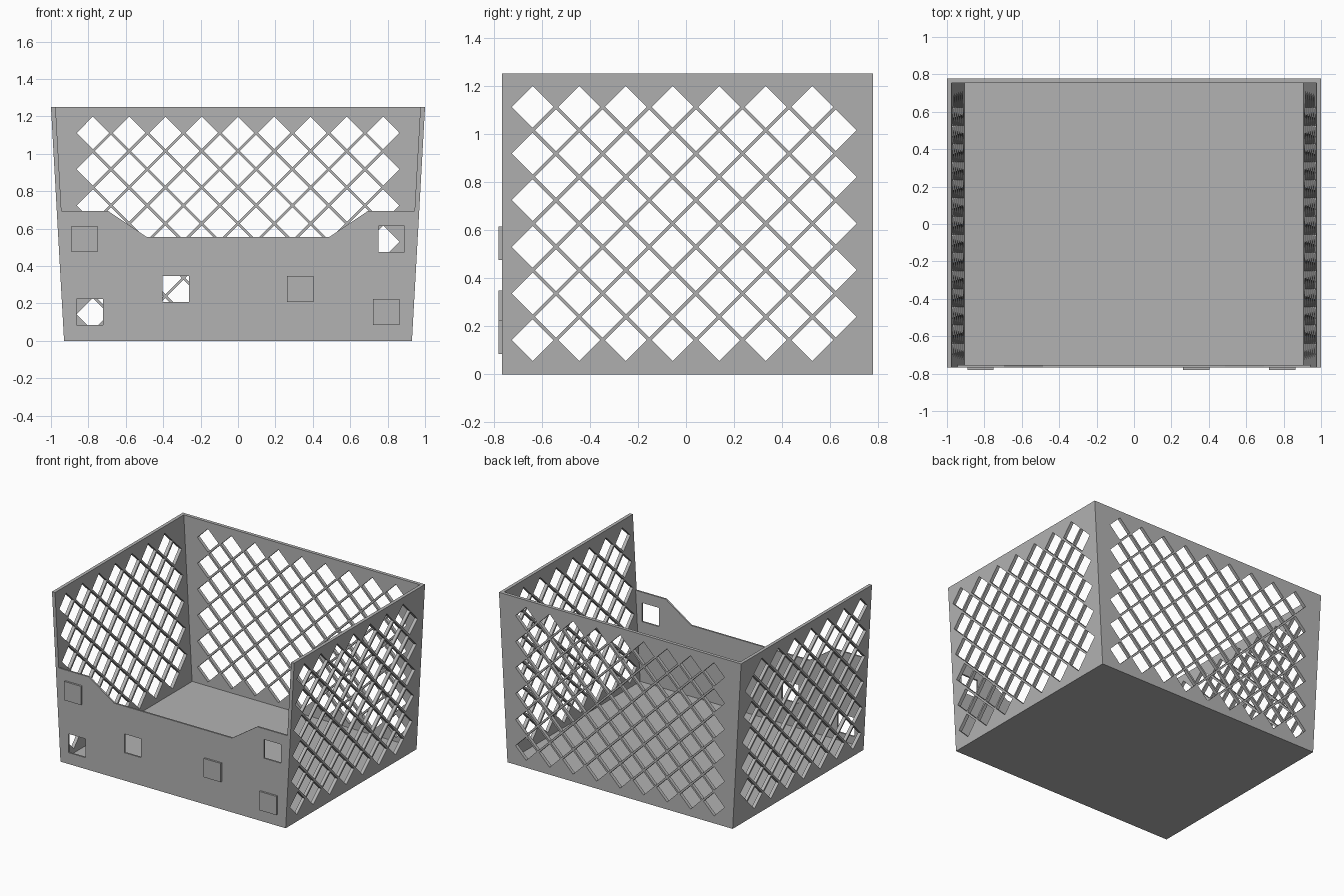
import bpy
import bmesh

cube = bpy.data.objects.get("Cube")
if cube:
    bpy.data.objects.remove(cube, do_unlink=True)

# Main dimensions
HEIGHT = 1.25
FRONT, BACK = -0.766, 0.778
BASE_HALF, TOP_HALF = 0.93, 1.0
WALL, FRONT_WALL = 0.025, 0.0125
PITCH, DIAMOND = 0.194, 0.087

grey = bpy.data.materials.new("plain grey")
grey.use_nodes = True
colour = (0.45, 0.45, 0.45, 1)
grey.diffuse_color = colour
grey.node_tree.nodes["Principled BSDF"].inputs["Base Color"].default_value = colour


def outer(z):
    """Half width of the flared body at height z."""
    return BASE_HALF + (TOP_HALF - BASE_HALF) * z / HEIGHT


def inner(z):
    return outer(z) - WALL


def rect(u0, u1, v0, v1):
    return [(u0, v0), (u1, v0), (u1, v1), (u0, v1)]


def square(u, v, half=0.07):
    return rect(u - half, u + half, v - half, v + half)


def diamond(u, v, r=DIAMOND):
    return [(u, v - r), (u + r, v), (u, v + r), (u - r, v)]


def lattice(start, columns, offset_columns):
    """Diamond holes in alternating staggered rows."""
    holes = []
    for row in range(11):
        odd = row % 2
        for col in range(offset_columns if odd else columns):
            holes.append(diamond(start + (col + odd / 2) * PITCH,
                                 0.142 + row * PITCH / 2))
    return holes


def panel(name, outline, holes, thickness, place):
    """Extrude an outline with holes; place maps (u, v, depth) to space."""
    curve = bpy.data.curves.new(name + "_profile", "CURVE")
    curve.dimensions = "2D"
    curve.fill_mode = "BOTH"
    curve.extrude = thickness / 2
    for loop in [outline] + holes:
        spline = curve.splines.new("POLY")
        spline.points.add(len(loop) - 1)
        for point, (u, v) in zip(spline.points, loop):
            point.co = (u, v, 0, 1)
        spline.use_cyclic_u = True
    temp = bpy.data.objects.new(name + "_profile", curve)
    bpy.context.collection.objects.link(temp)
    bpy.context.view_layer.update()
    graph = bpy.context.evaluated_depsgraph_get()
    mesh = bpy.data.meshes.new_from_object(temp.evaluated_get(graph))
    bpy.data.objects.remove(temp, do_unlink=True)

    bm = bmesh.new()
    bm.from_mesh(mesh)
    bmesh.ops.remove_doubles(bm, verts=bm.verts, dist=0.0001)
    for vert in bm.verts:
        u, v, w = vert.co
        vert.co = place(u, v, w + thickness / 2)
    bmesh.ops.recalc_face_normals(bm, faces=bm.faces)
    for face in bm.faces:
        face.smooth = False
        face.material_index = 0
    bm.to_mesh(mesh)
    bm.free()
    mesh.materials.clear()
    mesh.materials.append(grey)
    obj = bpy.data.objects.new(name, mesh)
    bpy.context.collection.objects.link(obj)
    return obj


# Flared lattice side walls
for name, side in (("left_wall", 1), ("right_wall", -1)):
    panel(name, rect(FRONT, BACK, 0, HEIGHT), lattice(-0.638, 7, 7), WALL,
          lambda u, v, w, s=side: (s * (outer(v) - w), u, v))

# Lattice back wall between the sides
back_outline = [(-inner(0), 0), (inner(0), 0),
                (inner(HEIGHT), HEIGHT), (-inner(HEIGHT), HEIGHT)]
panel("back_wall", back_outline, lattice(-4 * PITCH, 9, 8), WALL,
      lambda u, v, w: (u, BACK - w, v))

# Low front wall with a dipped rim and square openings
half_rim = [(inner(0), 0), (inner(0.695), 0.695), (0.695, 0.695), (0.487, 0.555)]
front_outline = half_rim + [(-x, z) for x, z in reversed(half_rim)]
openings = [(0.82, 0.545), (-0.333, 0.278), (-0.793, 0.155)]
panel("front_wall", front_outline, [square(x, z) for x, z in openings],
      FRONT_WALL, lambda u, v, w: (u, FRONT + w, v))

# Raised square plates mirror the openings
for i, (x, z) in enumerate(openings):
    panel(f"front_plate_{i + 1}", square(-x, z), [], 0.014,
          lambda u, v, w: (u, FRONT - w, v))

# Floor
panel("floor", rect(-inner(0), inner(0), FRONT + FRONT_WALL, BACK - WALL), [],
      WALL, lambda u, v, w: (u, v, w))
